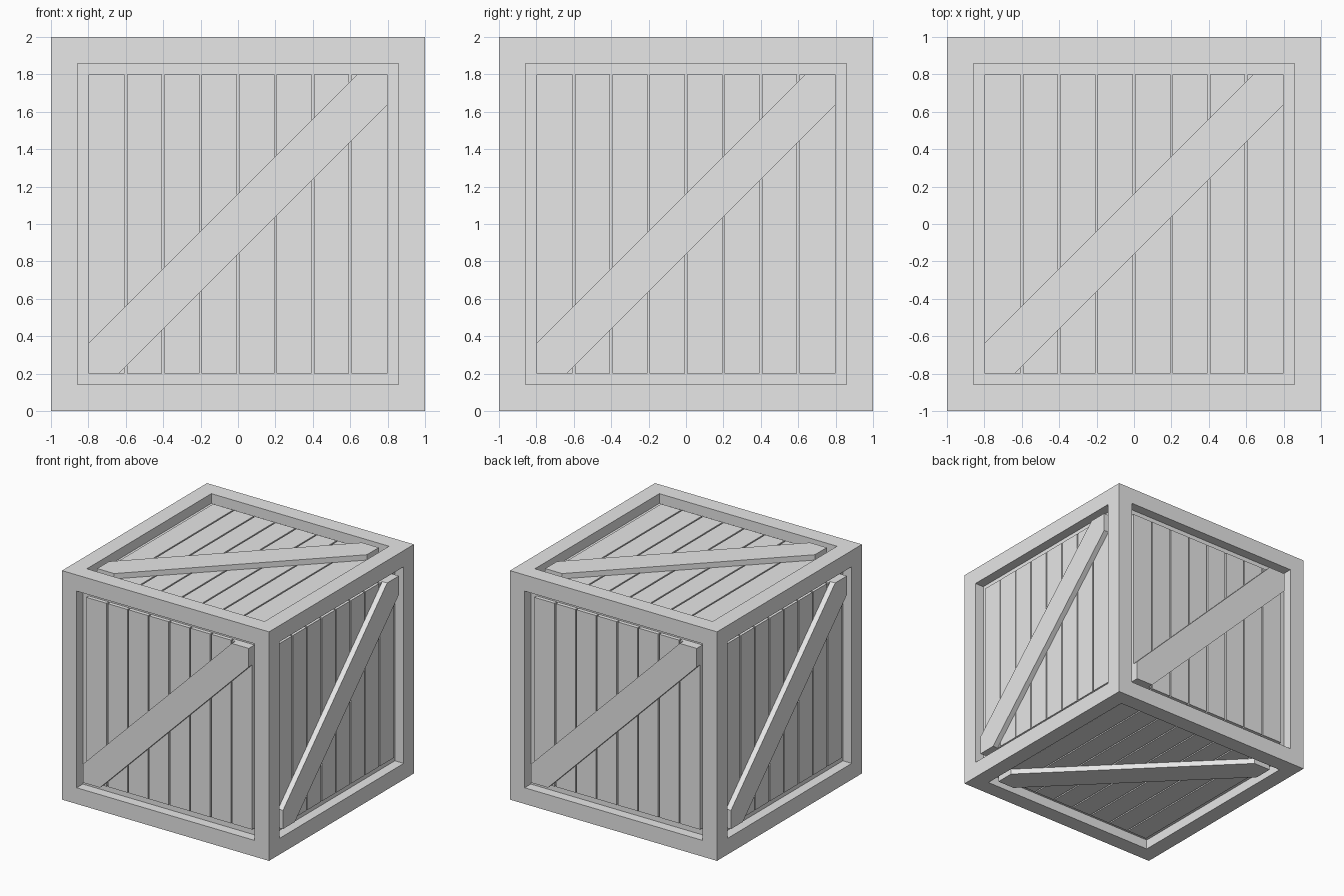
import bpy
import bmesh
from math import pi
from mathutils import Matrix, Vector

if "Cube" in bpy.data.objects:
    bpy.data.objects.remove(bpy.data.objects["Cube"], do_unlink=True)

HALF = 1.0             # half the crate's size
OPEN = 0.8             # half the opening in each side
PLANK_DEPTH = 0.052    # planks lie this far below the frame
GROOVE_DEPTH = 0.085   # backing behind the gaps
BRACE_DEPTH = 0.005
PLANKS, GAP = 8, 0.012
BRACE = 0.163          # half the brace's width, measured along an axis

wood = bpy.data.materials.new("pale_grey")
wood.use_nodes = True
GREY = (0.8, 0.8, 0.8, 1)
wood.diffuse_color = GREY
wood.node_tree.nodes["Principled BSDF"].inputs["Base Color"].default_value = GREY


def finish(name, bm, matrix):
    bmesh.ops.recalc_face_normals(bm, faces=bm.faces)
    mesh = bpy.data.meshes.new(name)
    bm.to_mesh(mesh)
    bm.free()
    mesh.materials.append(wood)
    obj = bpy.data.objects.new(name, mesh)
    obj.matrix_world = matrix
    bpy.context.collection.objects.link(obj)


def add_prism(bm, outline, low, high):
    """Extrude a flat outline from height low to height high."""
    face = bm.faces.new([bm.verts.new((x, y, low)) for x, y in outline])
    new = bmesh.ops.extrude_face_region(bm, geom=[face])["geom"]
    verts = [v for v in new if isinstance(v, bmesh.types.BMVert)]
    bmesh.ops.translate(bm, verts=verts, vec=Vector((0, 0, high - low)))


centre = Matrix.Translation((0, 0, HALF))

# Frame: a cube with a sunken square in every side
bm = bmesh.new()
bmesh.ops.create_cube(bm, size=2 * HALF)
sides = list(bm.faces)
bmesh.ops.inset_individual(bm, faces=sides, thickness=HALF - OPEN)
for face in bmesh.ops.extrude_discrete_faces(bm, faces=sides)["faces"]:
    inward = -GROOVE_DEPTH * face.calc_center_median().normalized()
    bmesh.ops.translate(bm, verts=face.verts, vec=inward)
finish("frame", bm, centre)

# Each side is laid out as a top, then turned into place
turns = {"top": Matrix(), "bottom": Matrix.Rotation(pi, 4, "X")}
for i, side in enumerate(("front", "right", "back", "left")):
    turns[side] = Matrix.Rotation(i * pi / 2, 4, "Z") @ Matrix.Rotation(pi / 2, 4, "X")

for side, turn in turns.items():
    # Planks with narrow gaps between them
    bm = bmesh.new()
    pitch = 2 * OPEN / PLANKS
    for i in range(PLANKS):
        x0 = -OPEN + i * pitch + (GAP / 2 if i else 0)
        x1 = -OPEN + (i + 1) * pitch - (GAP / 2 if i < PLANKS - 1 else 0)
        outline = [(x0, -OPEN), (x1, -OPEN), (x1, OPEN), (x0, OPEN)]
        add_prism(bm, outline, HALF - GROOVE_DEPTH, HALF - PLANK_DEPTH)
    finish(side + "_planks", bm, centre @ turn)

    # Diagonal brace, trimmed to the opening's corners
    bm = bmesh.new()
    cut = OPEN - BRACE
    outline = [(-OPEN, -OPEN), (-cut, -OPEN), (OPEN, cut),
               (OPEN, OPEN), (cut, OPEN), (-OPEN, -cut)]
    add_prism(bm, outline, HALF - PLANK_DEPTH, HALF - BRACE_DEPTH)
    finish(side + "_brace", bm, centre @ turn)
